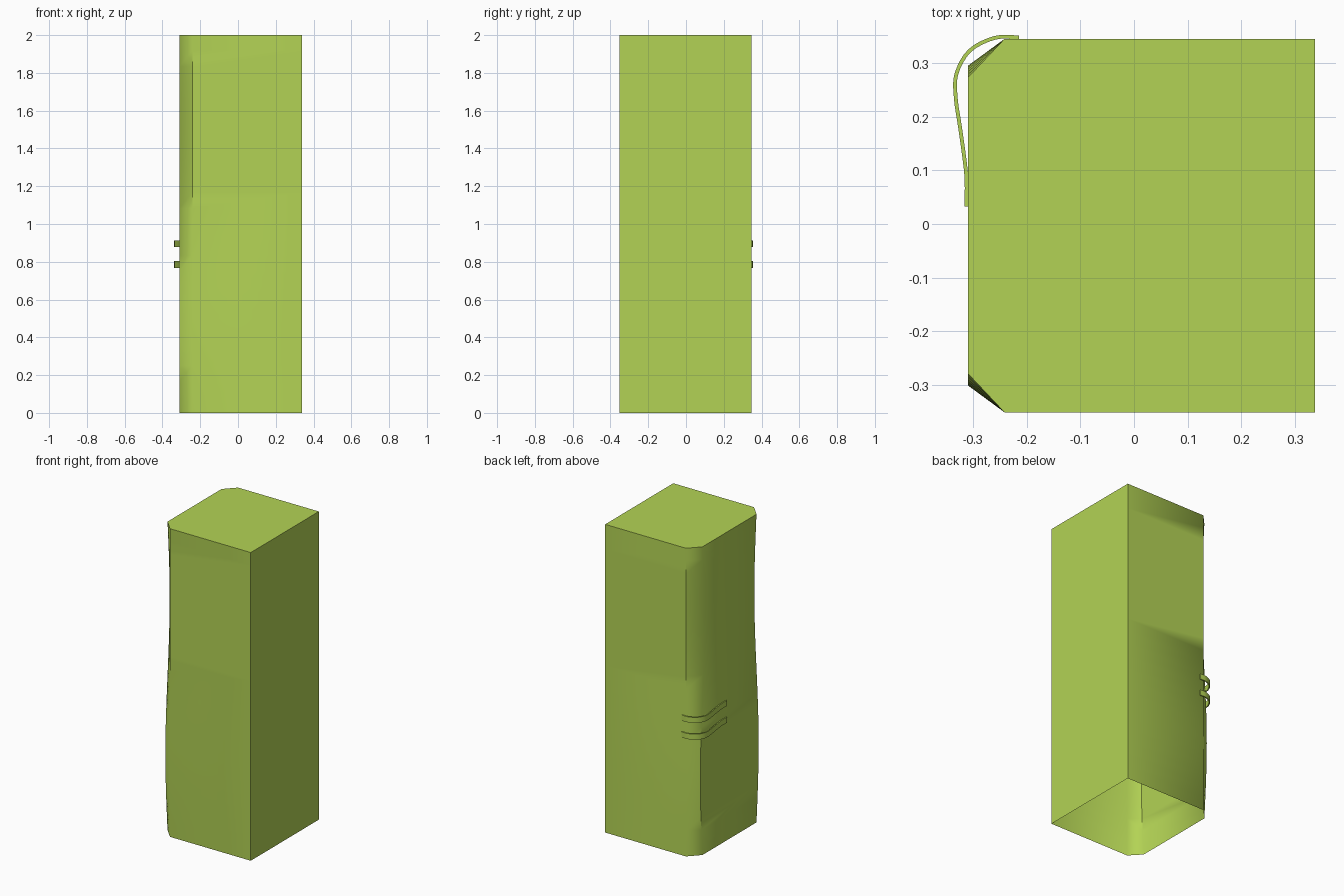
import bpy, bmesh, math
from mathutils import Vector

if "Cube" in bpy.data.objects:
    bpy.data.objects.remove(bpy.data.objects["Cube"])

lime = bpy.data.materials.new("lime")
lime.diffuse_color = (0.45, 0.65, 0.09, 1)
lime.use_nodes = True
lime.node_tree.nodes["Principled BSDF"].inputs["Base Color"].default_value = lime.diffuse_color


def finish(bm, name, angle):
    bmesh.ops.recalc_face_normals(bm, faces=bm.faces)
    mesh = bpy.data.meshes.new(name)
    bm.to_mesh(mesh)
    bm.free()
    obj = bpy.data.objects.new(name, mesh)
    bpy.context.collection.objects.link(obj)
    mesh.materials.append(lime)
    bpy.context.view_layer.objects.active = obj
    bpy.ops.object.select_all(action='DESELECT')
    obj.select_set(True)
    bpy.ops.object.shade_smooth_by_angle(angle=math.radians(angle))
    return obj


# Cabinet: straight box with an open bottom and a door side whose bevel waves with height
CY, HALF = -0.003, 0.349
HEIGHT, STEPS = 2.0, 24
bm = bmesh.new()
rings = []
for i in range(STEPS + 1):
    z = HEIGHT * i / STEPS
    w = 0.277 + 0.022 * math.sin(math.pi * z)
    profile = [(0.338, -HALF), (0.338, HALF), (-0.242, HALF),
               (-0.31, w), (-0.31, -w), (-0.242, -HALF)]
    rings.append([bm.verts.new((x, y + CY, z)) for x, y in profile])
for lower, upper in zip(rings, rings[1:]):
    for k in range(6):
        n = (k + 1) % 6
        bm.faces.new((lower[k], lower[n], upper[n], upper[k]))
bm.faces.new(rings[-1])
cabinet = finish(bm, "cabinet", 48)
# open shell: make sure the top faces outward
if cabinet.data.polygons[-1].normal.z < 0:
    cabinet.data.flip_normals()


def smooth_path(pts, sub=4):
    p = [Vector(a) for a in pts]
    p = [2 * p[0] - p[1]] + p + [2 * p[-1] - p[-2]]
    out = []
    for a, b, c, d in zip(p, p[1:], p[2:], p[3:]):
        for s in range(sub):
            t = s / sub
            out.append(0.5 * (2 * b + (c - a) * t + (2 * a - 5 * b + 4 * c - d) * t * t
                              + (3 * b - a - 3 * c + d) * t ** 3))
    return out + [p[-2]]


# Handles: two thin curved straps wrapping the back corner of the door
PATH = smooth_path([(-0.215, 0.349), (-0.26, 0.348), (-0.307, 0.324), (-0.332, 0.28),
                    (-0.333, 0.235), (-0.325, 0.18), (-0.316, 0.115), (-0.313, 0.08),
                    (-0.313, 0.033)])


def handle(name, z0, z1, thick=0.007):
    bm = bmesh.new()
    sections = []
    for i, p in enumerate(PATH):
        d = (PATH[min(i + 1, len(PATH) - 1)] - PATH[max(i - 1, 0)]).normalized()
        n = Vector((-d.y, d.x)) * thick / 2
        sections.append([bm.verts.new((q.x, q.y, z)) for q, z in
                         ((p - n, z0), (p + n, z0), (p + n, z1), (p - n, z1))])
    for a, b in zip(sections, sections[1:]):
        for k in range(4):
            n = (k + 1) % 4
            bm.faces.new((a[k], a[n], b[n], b[k]))
    bm.faces.new(sections[0])
    bm.faces.new(sections[-1])
    finish(bm, name, 30)


handle("lower_handle", 0.768, 0.804)
handle("upper_handle", 0.877, 0.913)
